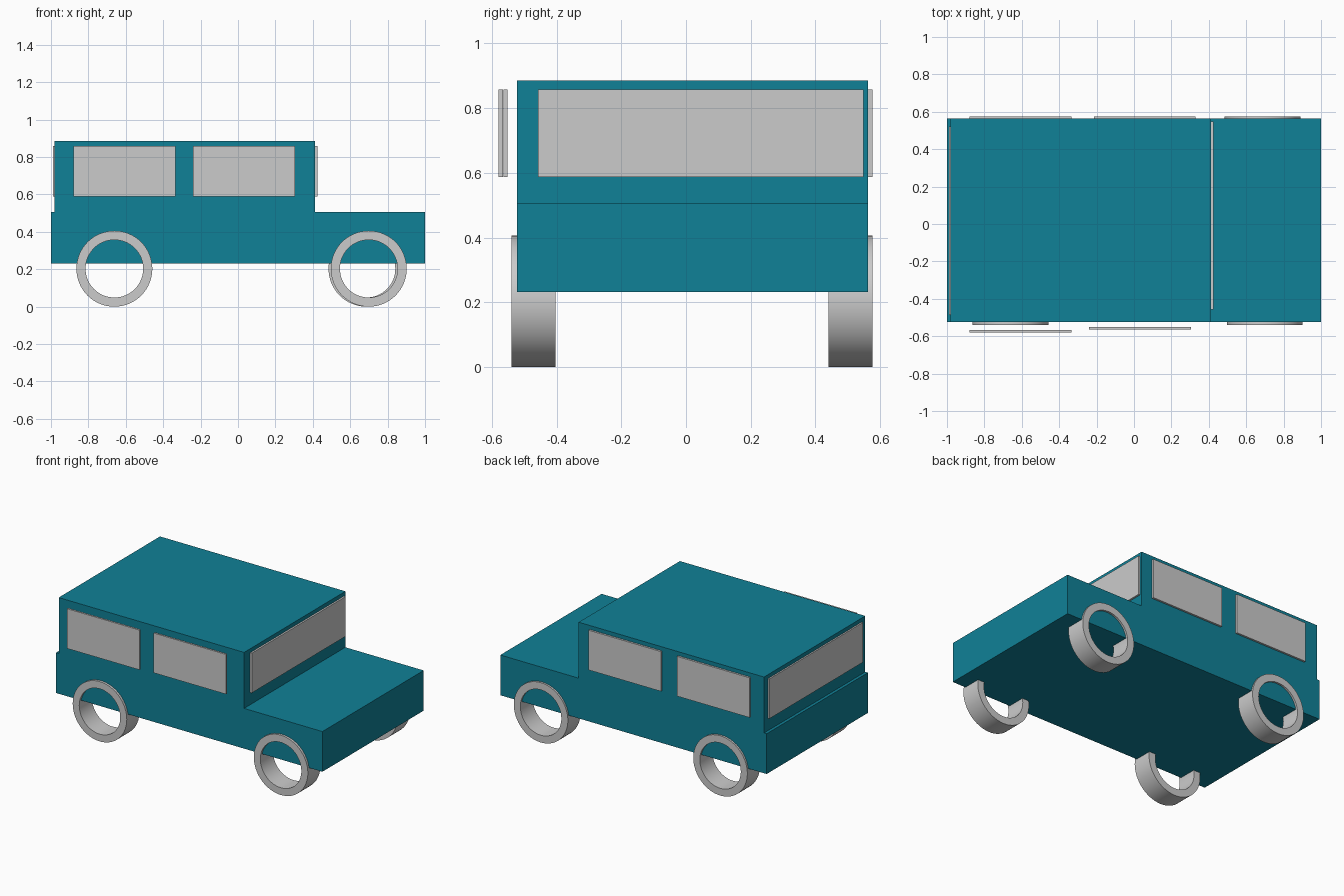
import bpy, bmesh
from math import cos, sin, tau

if "Cube" in bpy.data.objects:
    bpy.data.objects.remove(bpy.data.objects["Cube"])

teal = bpy.data.materials.new("teal_paint")
teal.diffuse_color = (0.005, 0.22, 0.31, 1)
teal.use_nodes = True
teal.node_tree.nodes["Principled BSDF"].inputs["Base Color"].default_value = teal.diffuse_color


def add_object(name, bm, mat=None):
    bmesh.ops.recalc_face_normals(bm, faces=bm.faces)
    mesh = bpy.data.meshes.new(name)
    bm.to_mesh(mesh)
    bm.free()
    obj = bpy.data.objects.new(name, mesh)
    bpy.context.collection.objects.link(obj)
    if mat:
        mesh.materials.append(mat)
    return obj


def box(name, x, y, z, mat=None):
    """Box from (min, max) ranges on each axis."""
    bm = bmesh.new()
    bmesh.ops.create_cube(bm, size=1)
    for v in bm.verts:
        v.co = [r[0] + (c + 0.5) * (r[1] - r[0]) for c, r in zip(v.co, (x, y, z))]
    return add_object(name, bm, mat)


def tyre(name, cx, y0, y1, outer=0.203, inner=0.154, sides=64):
    """Open ring with a square section, axis along y."""
    bm = bmesh.new()
    section = [(outer, y0), (outer, y1), (inner, y1), (inner, y0)]
    rings = []
    for i in range(sides):
        a = tau * i / sides
        rings.append([bm.verts.new((cx + r * cos(a), y, outer + r * sin(a)))
                      for r, y in section])
    for i in range(sides):
        p, q = rings[i], rings[(i + 1) % sides]
        for k in range(4):
            n = (k + 1) % 4
            bm.faces.new((p[k], p[n], q[n], q[k]))
    obj = add_object(name, bm)
    bpy.ops.object.select_all(action='DESELECT')
    obj.select_set(True)
    bpy.context.view_layer.objects.active = obj
    bpy.ops.object.shade_smooth_by_angle()


# Body and cabin
SIDES = (-0.523, 0.563)
box("lower_body", (-1, 1), SIDES, (0.232, 0.505), teal)
box("cabin", (-0.98, 0.412), SIDES, (0.505, 0.885), teal)

# Windows: thin panes, the right-hand pair standing off the cabin
GLASS = (0.588, 0.858)
box("windscreen", (0.411, 0.424), (-0.458, 0.549), GLASS)
box("rear_window", (-0.99, -0.977), (-0.486, 0.52), GLASS)
box("right_rear_window", (-0.88, -0.335), (-0.579, -0.566), GLASS)
box("right_front_window", (-0.24, 0.305), (-0.564, -0.551), GLASS)
box("left_rear_window", (-0.88, -0.335), (0.563, 0.576), GLASS)
box("left_front_window", (-0.215, 0.33), (0.563, 0.576), GLASS)

# Wheels
tyre("right_rear_wheel", -0.661, -0.539, -0.403)
tyre("right_front_wheel", 0.699, -0.539, -0.403)
tyre("left_rear_wheel", -0.661, 0.441, 0.576)
tyre("left_front_wheel", 0.687, 0.441, 0.576)
